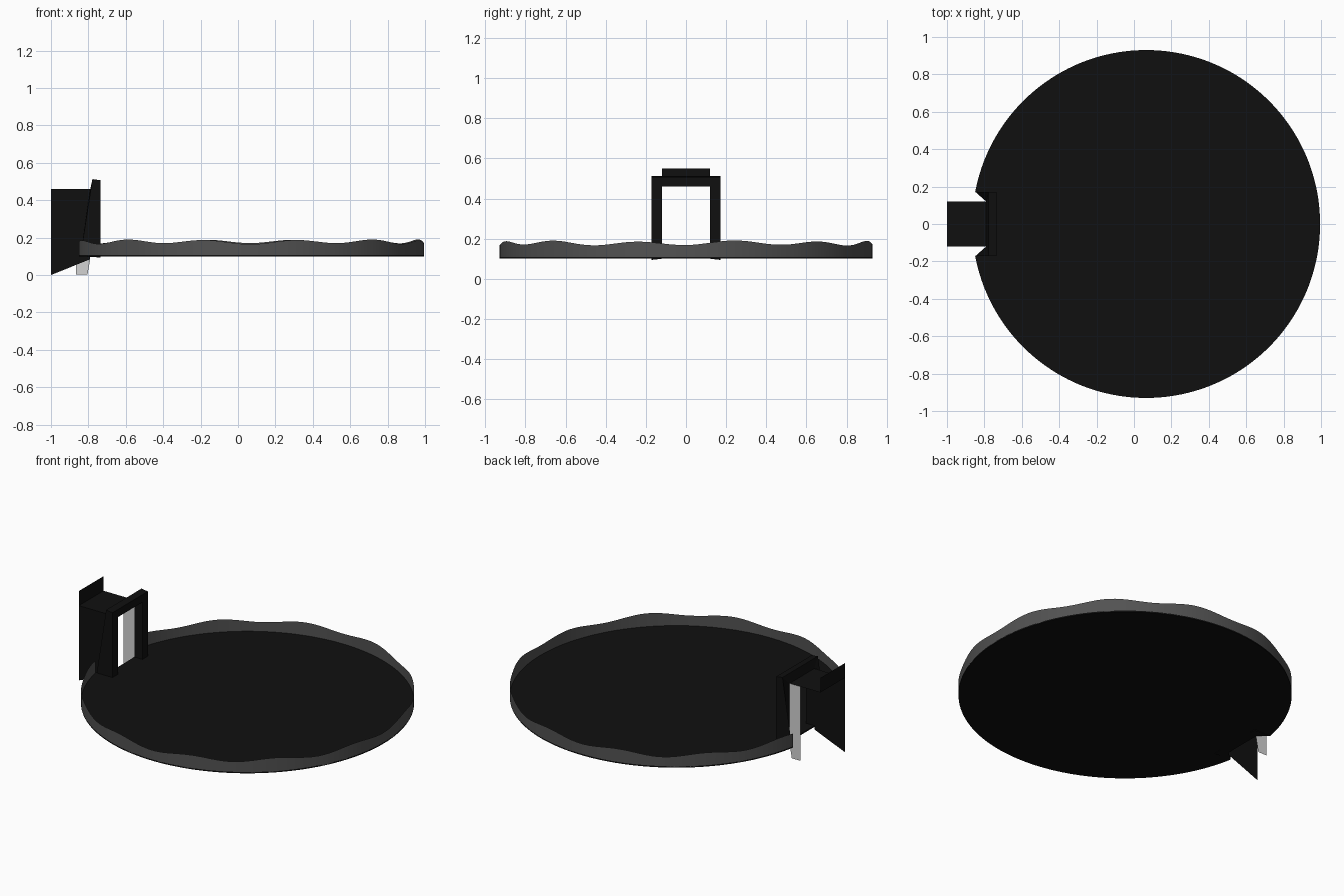
import bpy, bmesh, math

if "Cube" in bpy.data.objects:
    bpy.data.objects.remove(bpy.data.objects["Cube"])


def material(name, value):
    m = bpy.data.materials.new(name)
    m.use_nodes = True
    colour = (value, value, value, 1)
    m.diffuse_color = colour
    m.node_tree.nodes["Principled BSDF"].inputs["Base Color"].default_value = colour
    return m


black = material("black", 0.005)
grey = material("dark grey", 0.085)
pale = material("pale grey", 0.65)


def build(name, verts, faces, mat, smooth=False):
    bm = bmesh.new()
    vs = [bm.verts.new(v) for v in verts]
    for f in faces:
        bm.faces.new([vs[i] for i in f])
    bmesh.ops.recalc_face_normals(bm, faces=bm.faces)
    for f in bm.faces:
        f.smooth = smooth
    mesh = bpy.data.meshes.new(name)
    bm.to_mesh(mesh)
    bm.free()
    mesh.materials.append(mat)
    ob = bpy.data.objects.new(name, mesh)
    bpy.context.collection.objects.link(ob)
    return ob


def plate(name, verts, mat):
    return build(name, verts, [range(len(verts))], mat)


CX, R = 0.065, 0.93          # disc centre and radius
BASE, FLOOR = 0.10, 0.108    # floor slab heights
DOOR, JAMB = 0.12, 0.172     # half widths of the opening and its frame
ROOF = 0.46

# Circle running from one side of the doorway round to the other
end = math.pi - math.asin(JAMB / R)
N = 160
angles = [-end + 2 * end * i / N for i in range(N + 1)]
ring = [(CX + R * math.cos(a), R * math.sin(a)) for a in angles]

# Floor slab with a splayed notch at the doorway
outline = ring + [(-0.79, DOOR), (-0.79, -DOOR)]
n = len(outline)
verts = [(x, y, z) for z in (BASE, FLOOR) for x, y in outline]
sides = [(i, (i + 1) % n, (i + 1) % n + n, i + n) for i in range(n)]
build("floor", verts, [range(n), range(n, 2 * n)] + sides, black)

# Thin rim with an uneven, wavy top edge
wave = [0.178 - 0.010 * math.cos(12 * a) + 0.003 * math.sin(5 * a) for a in angles]
verts = [(x, y, BASE + 0.004) for x, y in ring]
verts += [(x, y, h) for (x, y), h in zip(ring, wave)]
m = N + 1
build("rim", verts, [(i, i + 1, i + 1 + m, i + m) for i in range(N)], grey, True)

# Door frame: a four-sided section swept up, across and down
TOP = 0.513


def section(side, z_in, z_out, back):
    return [(-0.735, side * DOOR, z_in), (-0.735, side * JAMB, z_out - 0.006),
            (back, side * JAMB, z_out), (-0.79, side * DOOR, z_in)]


stations = [section(-1, BASE, BASE, -0.843), section(-1, ROOF, TOP, -0.778),
            section(1, ROOF, TOP, -0.778), section(1, BASE, BASE, -0.843)]
verts = [v for s in stations for v in s]
faces = [(4 * s + k, 4 * s + (k + 1) % 4, 4 * s + 4 + (k + 1) % 4, 4 * s + 4 + k)
         for s in range(3) for k in range(4)]
build("door_frame", verts, faces + [range(4), range(12, 16)], black)

# Porch: roof, upright fascia and one side wall
plate("porch_roof", [(-1, -DOOR, ROOF), (-0.78, -DOOR, ROOF),
                     (-0.78, DOOR, ROOF), (-1, DOOR, ROOF)], black)
plate("porch_fascia", [(-1, -DOOR, ROOF), (-1, DOOR, ROOF),
                       (-1, DOOR, 0.55), (-1, -DOOR, 0.55)], black)
plate("porch_side_wall", [(-1, -DOOR, 0), (-0.79, -DOOR, 0.085),
                          (-0.79, -DOOR, ROOF), (-1, -DOOR, ROOF)], black)

# Narrow pale panel on the other side of the doorway
plate("pale_panel", [(-0.865, DOOR, 0.003), (-0.805, DOOR, 0.003),
                     (-0.79, DOOR, 0.085), (-0.79, DOOR, ROOF),
                     (-0.865, DOOR, ROOF)], pale)
